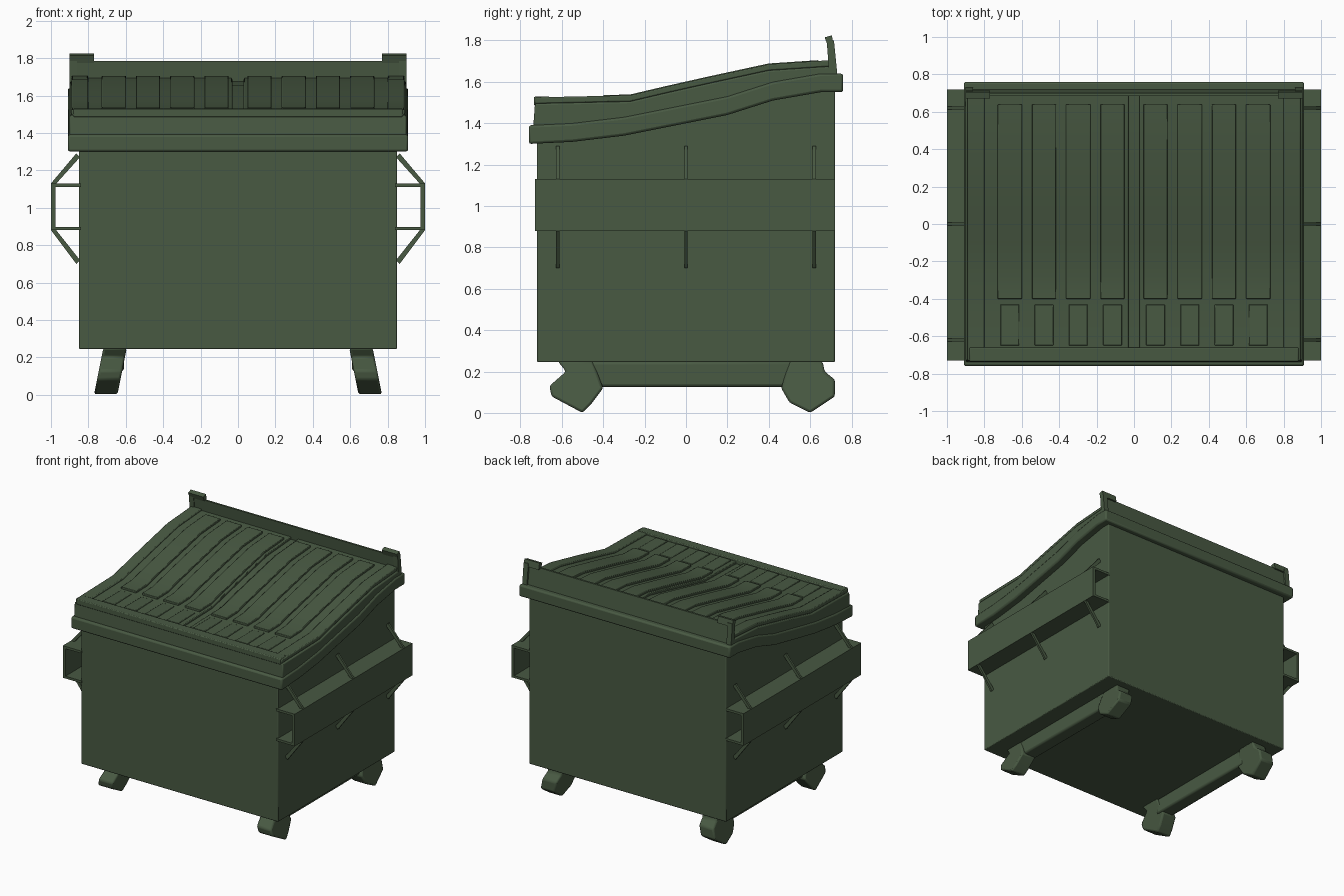
import bpy, bmesh, math

if "Cube" in bpy.data.objects:
    bpy.data.objects.remove(bpy.data.objects["Cube"], do_unlink=True)

GREEN = (0.065, 0.1, 0.055, 1)
paint = bpy.data.materials.new("dark_green_paint")
paint.use_nodes = True
paint.diffuse_color = GREEN
bsdf = next(n for n in paint.node_tree.nodes if n.type == "BSDF_PRINCIPLED")
bsdf.inputs["Base Color"].default_value = GREEN
bsdf.inputs["Roughness"].default_value = 0.7


def prism(name, pts, a, b, axis="x", bevel=0, warp=None):
    """Extrude a (y, z) outline along x, or an (x, z) outline along y."""
    bm = bmesh.new()
    place = (lambda p, t: (t, p[0], p[1])) if axis == "x" else (lambda p, t: (p[0], t, p[1]))
    lo = [bm.verts.new(place(p, a)) for p in pts]
    hi = [bm.verts.new(place(p, b)) for p in pts]
    bm.faces.new(lo)
    bm.faces.new(hi[::-1])
    for i in range(len(pts)):
        j = (i + 1) % len(pts)
        bm.faces.new((lo[i], hi[i], hi[j], lo[j]))
    if warp:
        for v in bm.verts:
            warp(v.co)
    bmesh.ops.recalc_face_normals(bm, faces=bm.faces)
    mesh = bpy.data.meshes.new(name)
    bm.to_mesh(mesh)
    bm.free()
    mesh.materials.append(paint)
    ob = bpy.data.objects.new(name, mesh)
    bpy.context.collection.objects.link(ob)
    if bevel:
        mod = ob.modifiers.new("soft_edges", "BEVEL")
        mod.width, mod.segments = bevel, 2
    bpy.ops.object.select_all(action="DESELECT")
    ob.select_set(True)
    bpy.context.view_layer.objects.active = ob
    bpy.ops.object.shade_smooth_by_angle(angle=math.radians(35))
    return ob


def box(name, x, y, z, bevel=0):
    return prism(name, [(y[0], z[0]), (y[1], z[0]), (y[1], z[1]), (y[0], z[1])],
                 min(x), max(x), bevel=bevel)


def band(curve, low, high):
    """Closed outline between two vertical offsets of a curve."""
    return [(y, z + low) for y, z in curve] + [(y, z + high) for y, z in reversed(curve)]


# Slopes of the lid top and of the rim's lower edge
lid_top = [(-0.73, 1.525), (-0.27, 1.535), (-0.1, 1.575), (0.1, 1.62), (0.4, 1.685), (0.7, 1.705)]
rim_low = [(-0.76, 1.30), (-0.55, 1.31), (-0.3, 1.34), (0, 1.40), (0.2, 1.44),
           (0.42, 1.51), (0.65, 1.55), (0.76, 1.55)]

# Body
prism("body", [(-0.72, 0.245), (0.72, 0.245), (0.72, 1.57), (0.42, 1.52), (0, 1.42), (-0.72, 1.33)],
      -0.85, 0.85, bevel=0.006)

# Rim and lid
prism("rim", band(rim_low, 0, 0.09), -0.91, 0.91, bevel=0.012)
prism("lid_base", [(-0.74, 1.36)] + [(y, z - 0.03) for y, z in lid_top] + [(0.725, 1.6), (0.4, 1.55), (0, 1.45)],
      -0.9, 0.9, bevel=0.008)
for side, word in ((-1, "right"), (1, "left")):
    ends = sorted((side * 0.03, side * 0.885))
    prism(word + "_lid_panel", band(lid_top, -0.035, -0.012), *ends, bevel=0.005)
    prism(word + "_lid_edge", band(lid_top, -0.03, 0), *sorted((side * 0.80, side * 0.89)), bevel=0.006)

    # Raised ribs, with low pads at the front ends
    rib_line = [(-0.4, 1.532)] + lid_top[1:-1] + [(0.64, 1.701)]
    for i in range(4):
        x = side * (0.115 + 0.183 * i)
        prism(word + "_lid_rib", band(rib_line, -0.02, 0.004), x - 0.065, x + 0.065, bevel=0.004)
        box(word + "_lid_pad", (x - 0.05, x + 0.05), (-0.65, -0.43), (1.50, 1.524), bevel=0.004)
prism("lid_front_edge", band([(-0.735, 1.525), (-0.66, 1.527)], -0.04, 0.003), -0.88, 0.88, bevel=0.006)

# Back wall and corner ears
prism("back_wall", [(0.705, 1.6), (0.725, 1.6), (0.70, 1.785), (0.685, 1.785)], -0.86, 0.86)
for side, word in ((-1, "right"), (1, "left")):
    prism(word + "_ear", [(0.685, 1.775), (0.715, 1.775), (0.705, 1.825), (0.67, 1.815)],
          *sorted((side * 0.77, side * 0.90)))
    prism(word + "_ear_post", [(0.695, 1.6), (0.735, 1.6), (0.715, 1.8), (0.68, 1.8)],
          *sorted((side * 0.86, side * 0.90)))

# Side fork sleeves, each a hollow channel with slanted braces
for side, word in ((-1, "right"), (1, "left")):
    def flip(pts):
        return [(side * x, z) for x, z in pts]
    ys = (-0.73, 0.72)
    prism(word + "_sleeve_outer", flip([(0.977, 0.88), (1, 0.88), (1, 1.13), (0.977, 1.13)]), *ys, axis="y")
    prism(word + "_sleeve_top", flip([(0.84, 1.112), (0.99, 1.112), (0.99, 1.13), (0.84, 1.13)]), *ys, axis="y")
    prism(word + "_sleeve_bottom", flip([(0.84, 0.88), (0.99, 0.88), (0.99, 0.898), (0.84, 0.898)]), *ys, axis="y")
    for y in (-0.62, 0, 0.62):
        prism(word + "_upper_brace", flip([(0.98, 1.12), (1, 1.13), (0.865, 1.29), (0.845, 1.27)]),
              y - 0.008, y + 0.008, axis="y")
        prism(word + "_lower_brace", flip([(0.98, 0.89), (1, 0.88), (0.865, 0.70), (0.845, 0.72)]),
              y - 0.008, y + 0.008, axis="y")

# Floor rails and splayed feet
front_foot = [(-0.62, 0.25), (-0.58, 0.2), (-0.66, 0.13), (-0.65, 0.08), (-0.5, 0),
              (-0.46, 0.04), (-0.4, 0.12), (-0.45, 0.25)]
back_foot = [(0.5, 0.25), (0.46, 0.12), (0.5, 0.05), (0.6, 0), (0.72, 0.08),
             (0.72, 0.16), (0.67, 0.2), (0.66, 0.25)]
for side, word in ((-1, "right"), (1, "left")):
    def splay(co):
        co.x += side * 0.05 * (1 - co.z / 0.25)
    inner, outer = side * 0.595, side * 0.72
    box(word + "_floor_rail", (side * 0.61, side * 0.72), (-0.47, 0.52), (0.125, 0.25), bevel=0.015)
    for end, outline in (("front", front_foot), ("back", back_foot)):
        prism(end + "_" + word + "_foot", outline, *sorted((inner, outer)), bevel=0.012, warp=splay)
